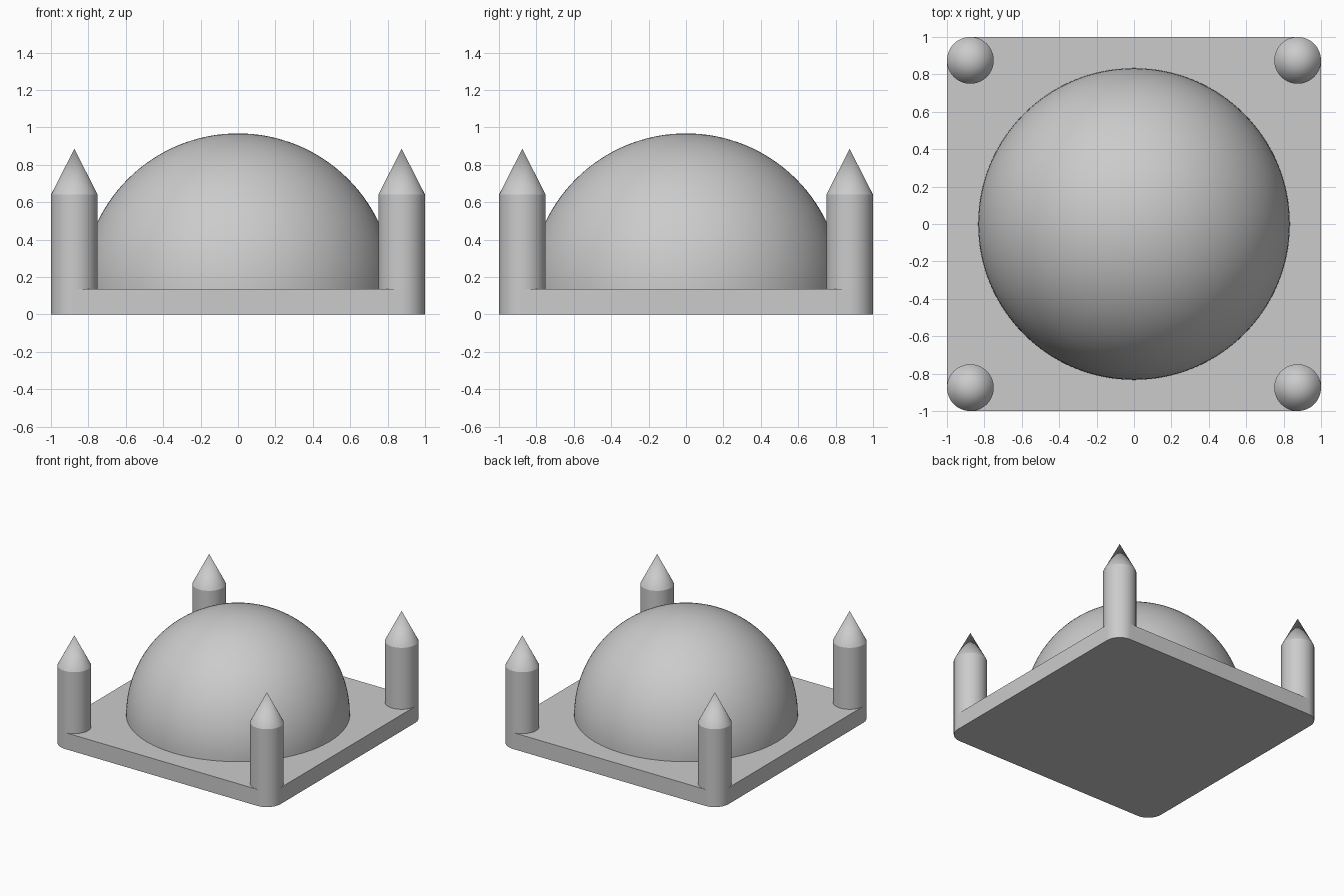
import bpy
import bmesh
from math import cos, sin, pi, radians

cube = bpy.data.objects.get("Cube")
if cube:
    bpy.data.objects.remove(cube, do_unlink=True)

HALF = 1.0
BASE_TOP = 0.135
TOWER_R = 0.125
SHOULDER = 0.64
TIP = 0.885
DOME_R = 0.833
SEGMENTS = 64

stone = bpy.data.materials.new("grey stone")
grey = (0.6, 0.6, 0.6, 1)
stone.diffuse_color = grey
stone.use_nodes = True
stone.node_tree.nodes["Principled BSDF"].inputs["Base Color"].default_value = grey


def finish(name, bm, location=(0, 0, 0)):
    """Turn a bmesh into a shaded object."""
    bmesh.ops.recalc_face_normals(bm, faces=bm.faces)
    mesh = bpy.data.meshes.new(name)
    bm.to_mesh(mesh)
    bm.free()
    mesh.materials.append(stone)
    obj = bpy.data.objects.new(name, mesh)
    obj.location = location
    bpy.context.collection.objects.link(obj)
    bpy.ops.object.select_all(action="DESELECT")
    obj.select_set(True)
    bpy.context.view_layer.objects.active = obj
    bpy.ops.object.shade_smooth_by_angle(angle=radians(25))
    return obj


def lathe(name, profile, location, steps):
    """Spin a (radius, height) profile around z and close its underside."""
    bm = bmesh.new()
    verts = [bm.verts.new((r, 0, z)) for r, z in profile]
    edges = [bm.edges.new(pair) for pair in zip(verts, verts[1:])]
    bmesh.ops.spin(bm, geom=verts + edges, cent=(0, 0, 0), axis=(0, 0, 1),
                   angle=2 * pi, steps=steps)
    bmesh.ops.remove_doubles(bm, verts=bm.verts, dist=0.0001)
    return finish(name, bm, location)


# Square base with rounded corners that line up with the towers
bm = bmesh.new()
bmesh.ops.create_cube(bm, size=1)
for v in bm.verts:
    v.co = (v.co.x * 2 * HALF, v.co.y * 2 * HALF, (v.co.z + 0.5) * BASE_TOP)
uprights = [e for e in bm.edges
            if abs(e.verts[0].co.z - e.verts[1].co.z) > BASE_TOP / 2]
bmesh.ops.bevel(bm, geom=uprights, offset=TOWER_R, segments=SEGMENTS // 4,
                profile=0.5, affect="EDGES")
finish("base", bm)

# Hemispherical dome
arc = [(DOME_R * cos(i * pi / 64), DOME_R * sin(i * pi / 64)) for i in range(33)]
lathe("dome", [(0, 0)] + arc, (0, 0, BASE_TOP), 2 * SEGMENTS)

# Corner towers with pointed roofs
tower = [(0, 0), (TOWER_R, 0), (TOWER_R, SHOULDER - BASE_TOP), (0, TIP - BASE_TOP)]
offset = HALF - TOWER_R
for depth, y in (("front", -offset), ("back", offset)):
    for side, x in (("right", -offset), ("left", offset)):
        lathe(f"{depth}_{side}_tower", tower, (x, y, BASE_TOP), SEGMENTS)
